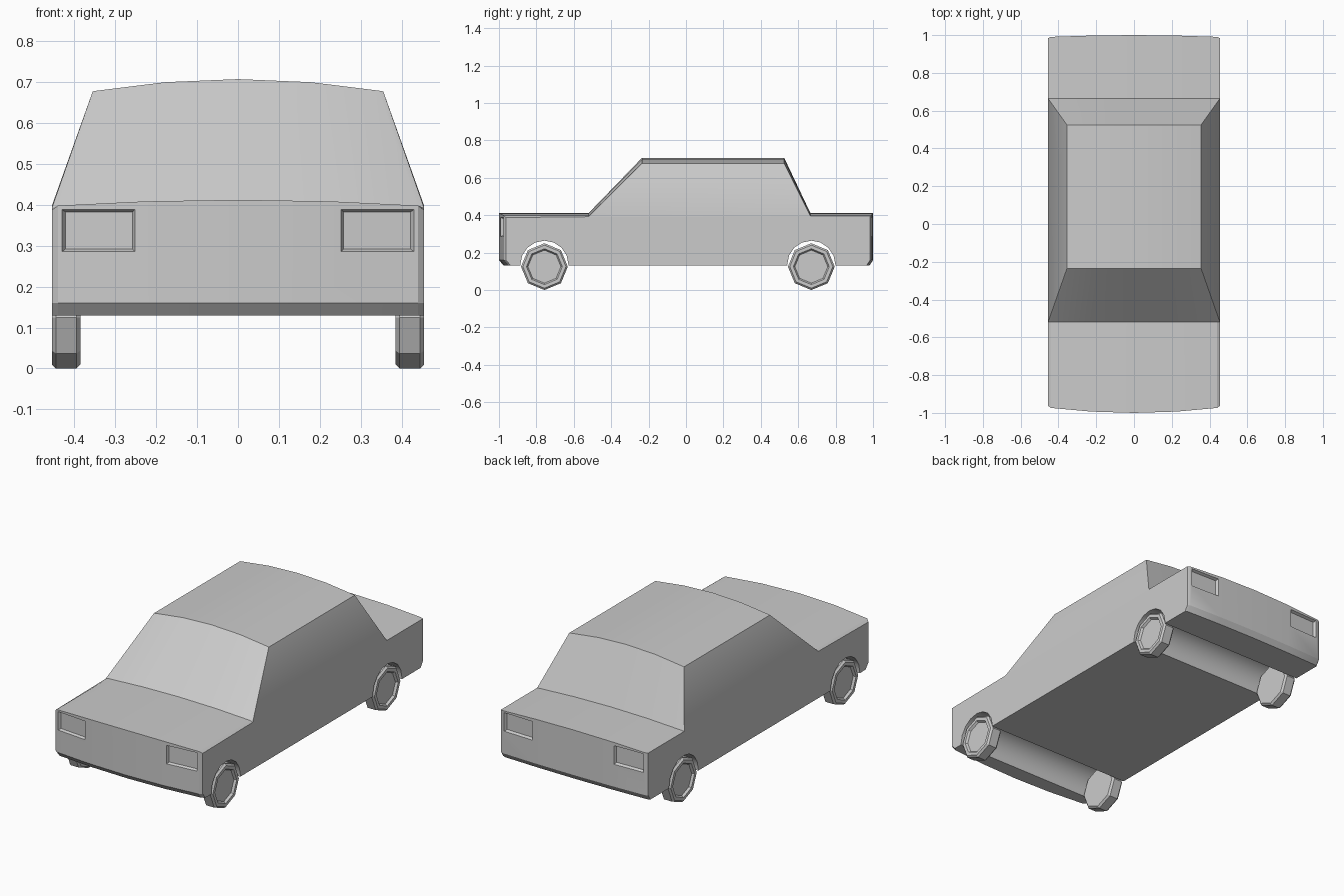
import bpy, bmesh
from math import pi, sin, cos
from mathutils import Matrix, Vector

if "Cube" in bpy.data.objects:
    bpy.data.objects.remove(bpy.data.objects["Cube"])


def make_object(name, bm):
    bmesh.ops.recalc_face_normals(bm, faces=bm.faces)
    mesh = bpy.data.meshes.new(name)
    bm.to_mesh(mesh)
    bm.free()
    ob = bpy.data.objects.new(name, mesh)
    bpy.context.collection.objects.link(ob)
    return ob


def cut(target, cutter):
    mod = target.modifiers.new("cut", "BOOLEAN")
    mod.operation = "DIFFERENCE"
    mod.solver = "EXACT"
    mod.object = cutter
    bpy.ops.object.select_all(action="DESELECT")
    bpy.context.view_layer.objects.active = target
    target.select_set(True)
    bpy.ops.object.modifier_apply(modifier=mod.name)
    bpy.data.objects.remove(cutter)


def side_profile(t):
    """Side outline of the car at t = -1..1 across its width."""
    w, r = 0.455 * t, 0.355 * t
    edge = 1 if abs(t) == 1 else 0
    front = -1 + 0.028 * t * t + 0.01 * edge
    rear = 1 - 0.01 * t * t - 0.006 * edge
    deck, roof = 0.412 - 0.015 * t * t, 0.707 - 0.03 * t * t
    return [(w, front + 0.025, 0.13), (w, front, 0.16),
            (w, front, deck - 0.01 * edge), (w, -0.52, deck - 0.005 * edge),
            (r, -0.235, roof), (r, 0.525, roof),
            (w, 0.665, deck), (w, rear, deck),
            (w, rear, 0.16), (w, rear - 0.02, 0.13)]


# Body and cabin: side outline lofted across the width
bm = bmesh.new()
columns = [[bm.verts.new(p) for p in side_profile(t)]
           for t in (-1, -0.967, -0.5, 0, 0.5, 0.967, 1)]
for a, b in zip(columns, columns[1:]):
    for i in range(10):
        j = (i + 1) % 10
        bm.faces.new((a[i], a[j], b[j], b[i]))
for c in (columns[0], columns[-1]):
    bm.faces.new(c[3:7])
    bm.faces.new(c[:4] + c[6:])
body = make_object("car_body", bm)

# Wheel wells running right across the underside
AXLES = (("front", -0.757), ("rear", 0.67))
for _, y in AXLES:
    bm = bmesh.new()
    bmesh.ops.create_cone(bm, cap_ends=True, segments=16, radius1=0.129, radius2=0.129,
                          depth=1.2, matrix=Matrix.Translation((0, y, 0.135)) @ Matrix.Rotation(pi / 2, 4, "Y"))
    cut(body, make_object("well_cutter", bm))

# Recessed lamp pockets with tapered walls
for end, surface, slope in ((-1, -0.984, 0.09), (1, 0.994, -0.03)):
    for side in (-1, 1):
        bm = bmesh.new()
        bmesh.ops.create_cube(bm, size=1)
        for v in bm.verts:
            inner = v.co.y * end < 0
            v.co.x *= 0.164 if inner else 0.196
            v.co.z *= 0.09 if inner else 0.118
            v.co.y = end * (-0.015 if inner else 0.015)
        bm.transform(Matrix.Translation((side * 0.341, surface, 0.337)) @ Matrix.Rotation(slope * side, 4, "Z"))
        cut(body, make_object("lamp_cutter", bm))

# Eight-sided wheels with chamfered treads and sunken hubs
RINGS = [(0.115, 0.385), (0.125, 0.395), (0.125, 0.445),
         (0.115, 0.455), (0.096, 0.455), (0.088, 0.443)]
parts = [body]
for end, y in AXLES:
    for label, side in (("left", -1), ("right", 1)):
        bm = bmesh.new()
        rings = [[bm.verts.new((side * x, y + r * sin(k * pi / 4), 0.125 + r * cos(k * pi / 4)))
                  for k in range(8)] for r, x in RINGS]
        for a, b in zip(rings, rings[1:]):
            for k in range(8):
                n = (k + 1) % 8
                bm.faces.new((a[k], a[n], b[n], b[k]))
        bm.faces.new(rings[0])
        bm.faces.new(rings[-1])
        parts.append(make_object(f"{end}_{label}_wheel", bm))

# Soft crown on the body panels, crisp edges elsewhere
bpy.ops.object.select_all(action="DESELECT")
for ob in parts:
    ob.select_set(True)
bpy.context.view_layer.objects.active = body
bpy.ops.object.shade_smooth_by_angle(angle=0.4)
